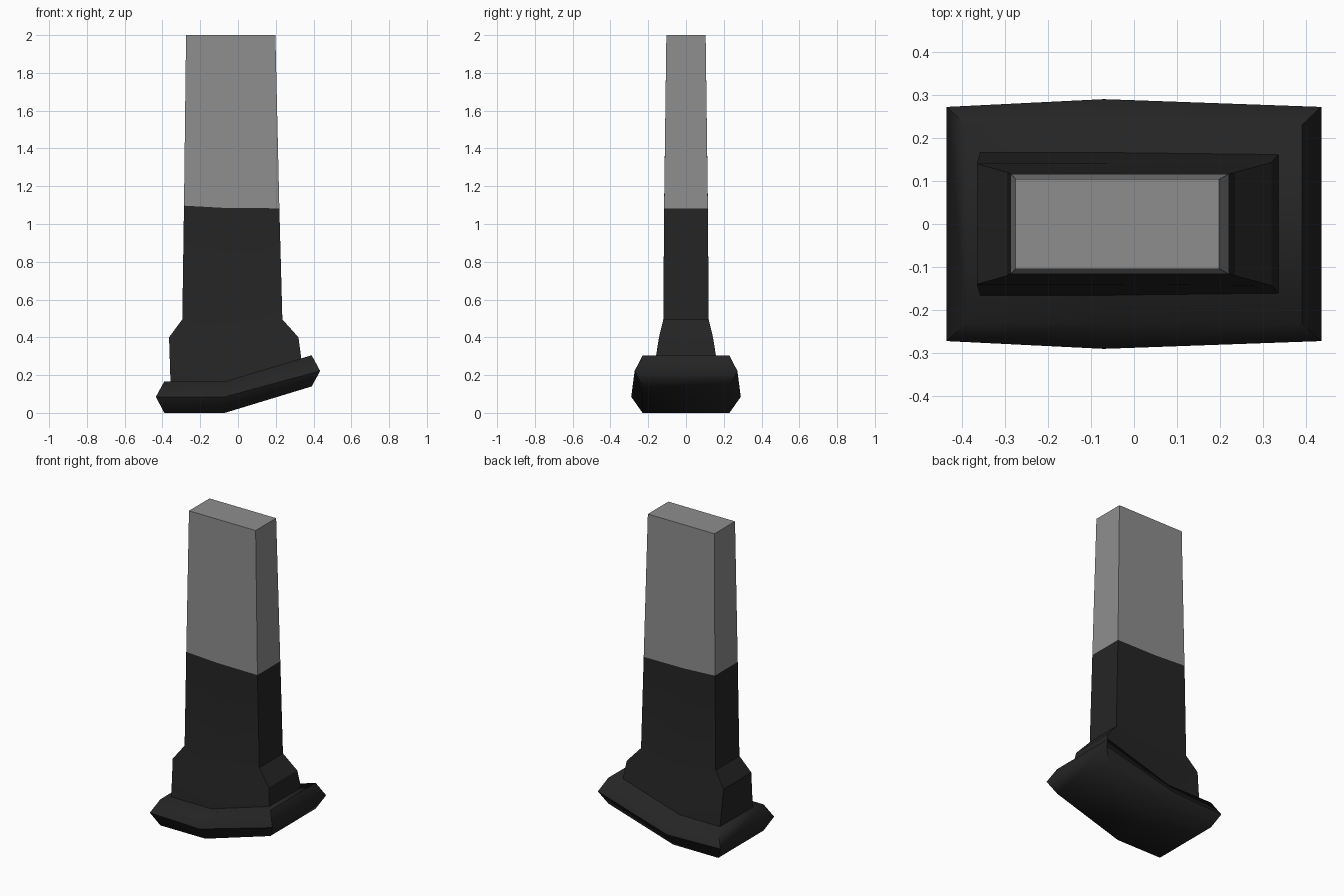
import bpy
import bmesh
import math

cube = bpy.data.objects.get("Cube")
if cube:
    bpy.data.objects.remove(cube, do_unlink=True)

BEND = -0.07  # x position where the sole turns upward


def material(name, value):
    mat = bpy.data.materials.new(name)
    mat.use_nodes = True
    colour = (value, value, value, 1)
    mat.diffuse_color = colour
    bsdf = mat.node_tree.nodes["Principled BSDF"]
    bsdf.inputs["Base Color"].default_value = colour
    bsdf.inputs["Roughness"].default_value = 0.7
    return mat


def loft(name, rings, mat, angle):
    """Each ring is three (x, z, half depth) stations: right end, bend, left end."""
    bm = bmesh.new()
    loops = []
    for ring in rings:
        front = [bm.verts.new((x, -d, z)) for x, z, d in ring]
        back = [bm.verts.new((x, d, z)) for x, z, d in reversed(ring)]
        loops.append(front + back)
    for low, high in zip(loops, loops[1:]):
        for i in range(6):
            j = (i + 1) % 6
            bm.faces.new((low[i], low[j], high[j], high[i]))
    # Each cap is two quads so it can fold at the bend
    for v in (loops[0], loops[-1]):
        bm.faces.new((v[0], v[1], v[4], v[5]))
        bm.faces.new((v[1], v[2], v[3], v[4]))
    bmesh.ops.recalc_face_normals(bm, faces=bm.faces)
    mesh = bpy.data.meshes.new(name)
    bm.to_mesh(mesh)
    bm.free()
    mesh.materials.append(mat)
    obj = bpy.data.objects.new(name, mesh)
    bpy.context.collection.objects.link(obj)
    bpy.ops.object.select_all(action="DESELECT")
    obj.select_set(True)
    bpy.context.view_layer.objects.active = obj
    bpy.ops.object.shade_smooth_by_angle(angle=math.radians(angle))
    return obj


black = material("black", 0.018)
grey = material("grey", 0.27)

# Bent foot with a bevelled rim
foot = [
    [(-0.39, 0, 0.23), (BEND, 0, 0.23), (0.39, 0.14, 0.23)],
    [(-0.435, 0.085, 0.272), (BEND, 0.085, 0.29), (0.435, 0.222, 0.272)],
    [(-0.39, 0.167, 0.23), (BEND, 0.167, 0.23), (0.39, 0.305, 0.23)],
]
loft("foot", foot, black, 62)

# Flared ankle and lower leg
seam = [(-0.286, 1.097, 0.116), (BEND, 1.085, 0.116), (0.219, 1.083, 0.116)]
lower_leg = [
    [(-0.357, 0.15, 0.168), (BEND, 0.15, 0.168), (0.337, 0.275, 0.163)],
    [(-0.365, 0.40, 0.14), (BEND, 0.40, 0.14), (0.32, 0.40, 0.143)],
    [(-0.295, 0.495, 0.12), (BEND, 0.495, 0.12), (0.235, 0.495, 0.12)],
    seam,
]
loft("lower_leg", lower_leg, black, 30)

# Tapered upper leg
top = [(-0.275, 2, 0.104), (BEND, 2, 0.104), (0.198, 2, 0.104)]
loft("upper_leg", [seam, top], grey, 30)
